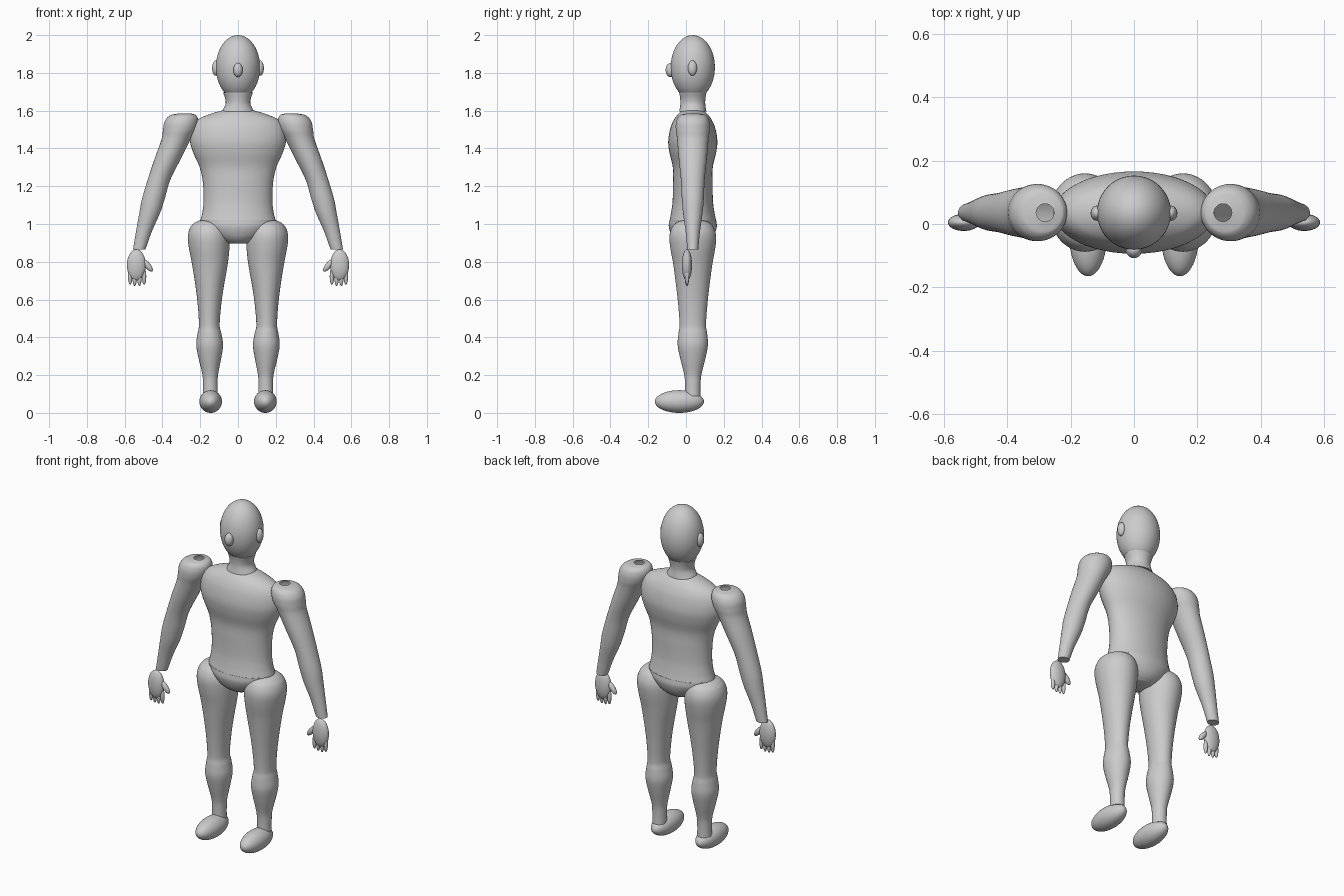
import bpy, bmesh, math
from mathutils import Vector, Matrix

CY = 0.036  # depth of the body axis


def finish(name, bm):
    bmesh.ops.recalc_face_normals(bm, faces=bm.faces)
    me = bpy.data.meshes.new(name)
    bm.to_mesh(me)
    bm.free()
    ob = bpy.data.objects.new(name, me)
    bpy.context.collection.objects.link(ob)
    bpy.ops.object.select_all(action='DESELECT')
    ob.select_set(True)
    bpy.context.view_layer.objects.active = ob
    bpy.ops.object.shade_smooth_by_angle(angle=math.radians(40))
    return ob


def ellipsoid(name, center, radii, tilt=0.0, axis='Y', seg=32):
    bm = bmesh.new()
    m = (Matrix.Translation(center) @ Matrix.Rotation(tilt, 4, axis)
         @ Matrix.Diagonal((*radii, 1)))
    bmesh.ops.create_uvsphere(bm, u_segments=seg, v_segments=seg // 2, radius=1, matrix=m)
    return finish(name, bm)


def smooth_stations(st, steps=6):
    """Cubic interpolation of (z, cx, rx, ry) stations along z."""
    p = [Vector(s) for s in st]
    n = len(p)
    slope = []
    for i in range(n):
        a, b = p[max(i - 1, 0)], p[min(i + 1, n - 1)]
        slope.append((b - a) / (b[0] - a[0]))
    out = []
    for i in range(n - 1):
        h = p[i + 1][0] - p[i][0]
        for k in range(steps):
            t = k / steps
            out.append(p[i] * (2*t**3 - 3*t**2 + 1) + slope[i] * h * (t**3 - 2*t**2 + t)
                       + p[i + 1] * (3*t**2 - 2*t**3) + slope[i + 1] * h * (t**3 - t**2))
    return out + [p[-1]]


def loft(name, stations, mirror=1, cap_start=True, cap_end=True, seg=48):
    """Skin of horizontal elliptical rings."""
    bm = bmesh.new()
    rings = []
    for z, cx, rx, ry in smooth_stations(stations):
        rings.append([bm.verts.new((mirror * cx + rx * math.cos(a), CY + ry * math.sin(a), z))
                      for a in (2 * math.pi * j / seg for j in range(seg))])
    for r0, r1 in zip(rings, rings[1:]):
        for j in range(seg):
            k = (j + 1) % seg
            bm.faces.new((r0[j], r0[k], r1[k], r1[j]))
    if cap_start:
        bm.faces.new(rings[0])
    if cap_end:
        bm.faces.new(rings[-1])
    return finish(name, bm)


# Head, nose and neck
ellipsoid("head", (0, CY, 1.83), (0.117, 0.117, 0.17), seg=48)
ellipsoid("nose", (0, -0.083, 1.815), (0.025, 0.025, 0.037))
loft("neck", [(1.695, 0, 0.079, 0.072), (1.665, 0, 0.068, 0.067),
              (1.635, 0, 0.066, 0.066), (1.595, 0, 0.086, 0.072)])

# Torso and pelvis
loft("torso", [(1.602, 0, 0.08, 0.055), (1.585, 0, 0.14, 0.075), (1.555, 0, 0.21, 0.098),
               (1.51, 0, 0.245, 0.118), (1.44, 0, 0.254, 0.13), (1.38, 0, 0.238, 0.124),
               (1.30, 0, 0.203, 0.106), (1.22, 0, 0.186, 0.105), (1.12, 0, 0.182, 0.107),
               (1.06, 0, 0.189, 0.115), (1.015, 0, 0.2, 0.124)])
loft("pelvis", [(1.02, 0, 0.2, 0.124), (0.985, 0, 0.188, 0.127), (0.94, 0, 0.145, 0.112),
                (0.912, 0, 0.1, 0.09), (0.896, 0, 0.062, 0.065)])

for s, side in ((-1, "right"), (1, "left")):
    # Ear
    ellipsoid(f"{side}_ear", (s * 0.117, 0.034, 1.825), (0.02, 0.024, 0.04))

    # Arm
    loft(f"{side}_arm", [(1.586, 0.281, 0.028, 0.028), (1.577, 0.289, 0.066, 0.066),
                         (1.545, 0.299, 0.088, 0.087), (1.50, 0.309, 0.088, 0.09),
                         (1.455, 0.325, 0.078, 0.084), (1.35, 0.37, 0.07, 0.075),
                         (1.235, 0.418, 0.06, 0.063), (1.13, 0.449, 0.06, 0.058),
                         (1.06, 0.467, 0.055, 0.052), (0.96, 0.498, 0.042, 0.038),
                         (0.865, 0.523, 0.033, 0.029)], s, cap_start=False)

    # Hand: palm, fingers, thumb
    ellipsoid(f"{side}_palm", (s * 0.538, 0.005, 0.783), (0.05, 0.027, 0.083))
    for i, (x, z) in enumerate(((0.497, 0.722), (0.522, 0.715), (0.547, 0.715), (0.571, 0.722))):
        ellipsoid(f"{side}_finger_{i + 1}", (s * x, 0.005, z), (0.0115, 0.0115, 0.044), seg=16)
    ellipsoid(f"{side}_thumb", (s * 0.478, 0.005, 0.78), (0.016, 0.015, 0.04),
              tilt=s * math.radians(38), seg=16)

    # Leg
    loft(f"{side}_leg", [(1.018, 0.152, 0.055, 0.062), (1.008, 0.153, 0.075, 0.085),
                         (0.985, 0.154, 0.097, 0.108), (0.94, 0.155, 0.11, 0.123),
                         (0.88, 0.153, 0.108, 0.12), (0.79, 0.149, 0.095, 0.104),
                         (0.67, 0.15, 0.075, 0.088), (0.57, 0.151, 0.062, 0.077),
                         (0.46, 0.152, 0.055, 0.07), (0.42, 0.151, 0.063, 0.076),
                         (0.36, 0.15, 0.071, 0.08), (0.29, 0.149, 0.06, 0.067),
                         (0.20, 0.147, 0.041, 0.045), (0.15, 0.147, 0.039, 0.041),
                         (0.09, 0.147, 0.039, 0.041)], s)

    # Foot
    ellipsoid(f"{side}_foot", (s * 0.145, -0.035, 0.06), (0.06, 0.13, 0.06), seg=48)
